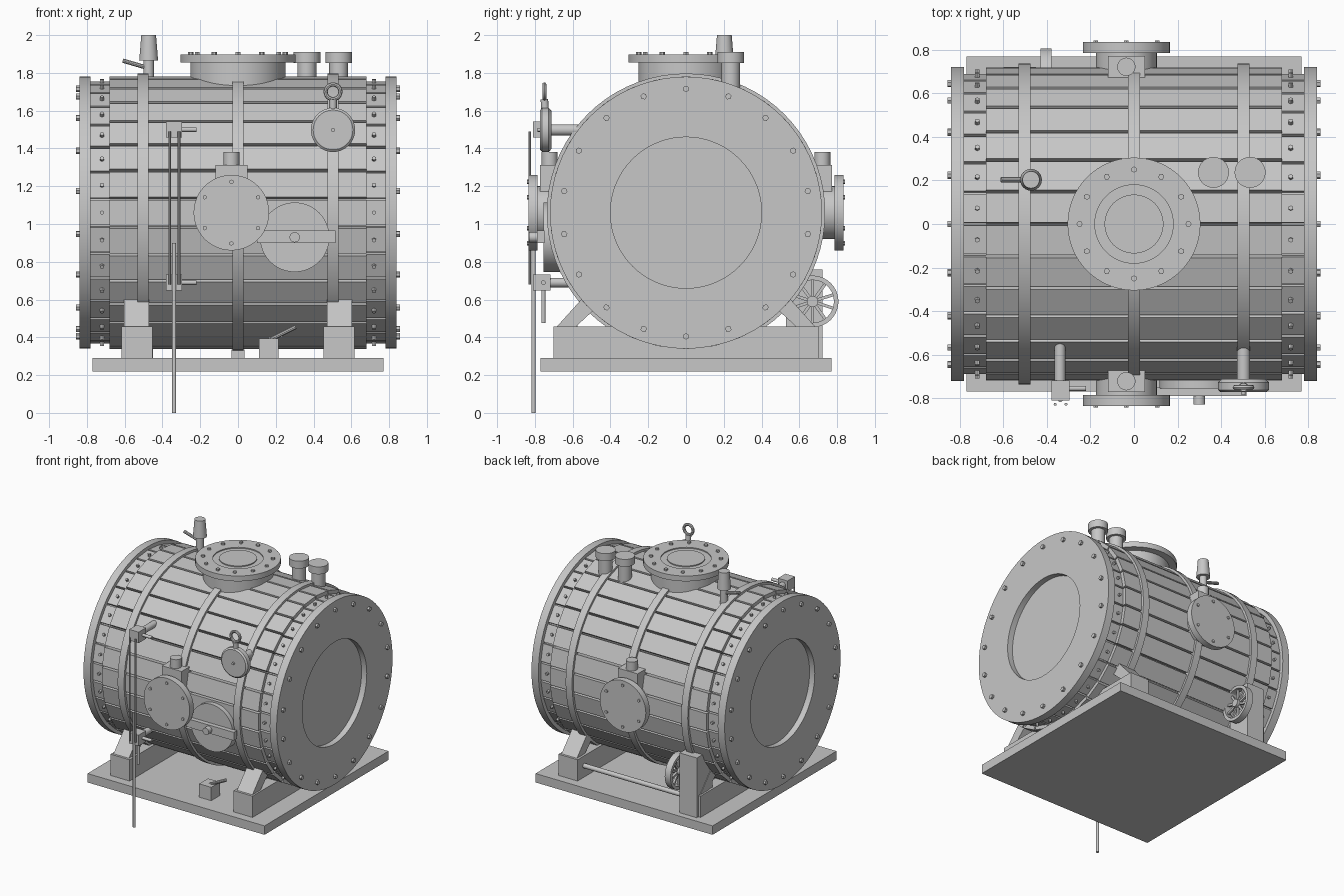
import bpy, bmesh
from math import pi, cos, sin, radians
from mathutils import Matrix, Vector

cube = bpy.data.objects.get("Cube")
if cube:
    bpy.data.objects.remove(cube, do_unlink=True)

grey = bpy.data.materials.new("plain_grey")
grey.use_nodes = True
grey.diffuse_color = (0.57, 0.57, 0.57, 1)
grey.node_tree.nodes["Principled BSDF"].inputs["Base Color"].default_value = grey.diffuse_color

X, Y, Z = Vector((1, 0, 0)), Vector((0, 1, 0)), Vector((0, 0, 1))
AXIS_Z = 1.06          # height of the barrel axis
RADIUS = 0.72
STAVES = 30


def finish(name, bm, smooth=False):
    bmesh.ops.recalc_face_normals(bm, faces=bm.faces)
    for f in bm.faces:
        f.smooth = smooth
    me = bpy.data.meshes.new(name)
    bm.to_mesh(me)
    bm.free()
    if smooth:
        me.set_sharp_from_angle(angle=radians(35))
    me.materials.append(grey)
    ob = bpy.data.objects.new(name, me)
    bpy.context.scene.collection.objects.link(ob)
    return ob


def frame(centre, axis):
    return Matrix.Translation(centre) @ axis.to_track_quat('Z', 'Y').to_matrix().to_4x4()


def add_box(bm, x, y, z, m=Matrix()):
    lo, hi = Vector((x[0], y[0], z[0])), Vector((x[1], y[1], z[1]))
    mat = m @ Matrix.Translation((lo + hi) / 2) @ Matrix.Diagonal((*(hi - lo), 1))
    bmesh.ops.create_cube(bm, size=1, matrix=mat)


def box(name, x, y, z):
    bm = bmesh.new()
    add_box(bm, x, y, z)
    return finish(name, bm)


def lathe(name, profile, centre, axis, seg=48, closed=False):
    """Turn (radius, height) points around an axis."""
    bm = bmesh.new()
    m = frame(centre, axis)
    rings = []
    for r, h in profile:
        if r == 0:
            rings.append([bm.verts.new(m @ Vector((0, 0, h)))] * seg)
        else:
            rings.append([bm.verts.new(m @ Vector((r * cos(2 * pi * i / seg), r * sin(2 * pi * i / seg), h)))
                          for i in range(seg)])
    pairs = list(zip(rings, rings[1:])) + ([(rings[-1], rings[0])] if closed else [])
    for a, b in pairs:
        for i in range(seg):
            j = (i + 1) % seg
            bm.faces.new(list(dict.fromkeys((a[i], a[j], b[j], b[i]))))
    return finish(name, bm, True)


def rod(name, a, b, r, r2=None, seg=20):
    a, b = Vector(a), Vector(b)
    d = (b - a).length
    return lathe(name, [(0, 0), (r, 0), (r2 or r, d), (0, d)], a, (b - a).normalized(), seg)


def bolts(name, centre, axis, ring, n, size, height):
    bm = bmesh.new()
    for i in range(n):
        m = frame(centre, axis) @ Matrix.Rotation(2 * pi * i / n, 4, 'Z') @ Matrix.Translation((0, ring, height / 2))
        bmesh.ops.create_cone(bm, cap_ends=True, segments=6, radius1=size, radius2=size, depth=height, matrix=m)
    return finish(name, bm)


def around(i):
    # frame of one stave, with local z pointing outward
    return Matrix.Translation((0, 0, AXIS_Z)) @ Matrix.Rotation(2 * pi * (i + 0.5) / STAVES, 4, 'X')


# Barrel: inner drum, wooden staves, lower stave ends with studs
rod("inner_drum", (-0.79, 0, AXIS_Z), (0.79, 0, AXIS_Z), 0.672, seg=60)
staves, ends, studs = bmesh.new(), bmesh.new(), bmesh.new()
for i in range(STAVES):
    m = around(i)
    add_box(staves, (-0.68, 0.68), (-0.068, 0.068), (0.65, 0.718), m)
    for s in (-1, 1):
        add_box(ends, sorted((s * 0.67, s * 0.785)), (-0.066, 0.066), (0.65, 0.69), m)
        bmesh.ops.create_cone(studs, cap_ends=True, segments=6, radius1=0.011, radius2=0.011, depth=0.03,
                              matrix=m @ Matrix.Translation((s * 0.72, 0, 0.695)))
finish("staves", staves)
finish("stave_ends", ends)
finish("stave_studs", studs)

# End covers with a recessed centre panel
for s, side in ((1, "left"), (-1, "right")):
    lathe(side + "_end_cover", [(0, 0), (RADIUS, 0), (RADIUS, 0.06), (0.4, 0.06), (0.4, 0.015), (0, 0.015)],
          (s * 0.78, 0, AXIS_Z), X * s, 72)
    bolts(side + "_end_bolts", (s * 0.84, 0, AXIS_Z), X * s, 0.655, 18, 0.017, 0.017)

# Hoops
for x, n in ((-0.503, "right"), (0, "middle"), (0.503, "left")):
    lathe(n + "_hoop", [(0.70, -0.028), (0.737, -0.028), (0.737, 0.028), (0.70, 0.028)],
          (x, 0, AXIS_Z), X, 72, True)

# Base, cross beams and sloping struts
box("base_plate", (-0.77, 0.77), (-0.77, 0.77), (0.22, 0.29))
box("middle_rest", (-0.034, 0.034), (-0.1, 0.1), (0.285, 0.335))
for sx, side in ((1, "left"), (-1, "right")):
    box(side + "_cross_beam", (sx * 0.535 - 0.083, sx * 0.535 + 0.083), (-0.702, 0.702), (0.29, 0.457))
    for sy, end in ((-1, "front"), (1, "back")):
        bm = bmesh.new()
        vs = [bm.verts.new((sx * 0.537 - 0.067, sy * y, z))
              for y, z in ((0.69, 0.45), (0.59, 0.45), (0.46, 0.57), (0.55, 0.605))]
        face = bm.faces.new(vs)
        new = bmesh.ops.extrude_face_region(bm, geom=[face])["geom"]
        bmesh.ops.translate(bm, vec=X * 0.134, verts=[v for v in new if isinstance(v, bmesh.types.BMVert)])
        finish(f"{end}_{side}_strut", bm)

# Top manhole with ringed lid
lathe("manhole", [(0, -0.2), (0.252, -0.2), (0.252, 0), (0.305, 0), (0.305, 0.042), (0.18, 0.042),
                  (0.18, 0.034), (0.135, 0.034), (0.135, 0.042), (0, 0.042)], (0, 0, 1.855), Z, 64)
bolts("manhole_bolts", (0, 0, 1.895), Z, 0.25, 12, 0.014, 0.015)

# Capped ports on top
for x, n in ((0.365, "inner"), (0.533, "outer")):
    lathe(n + "_port", [(0, -0.2), (0.05, -0.2), (0.05, 0), (0.071, 0), (0.071, 0.058), (0, 0.058)],
          (x, 0.237, 1.853), Z, 32)

# Whistle with lever
lathe("whistle", [(0, -0.2), (0.028, -0.2), (0.028, 0), (0.05, 0), (0.039, 0.135), (0, 0.135)],
      (-0.473, 0.203, 1.865), Z, 24)
rod("whistle_lever", (-0.473, 0.203, 1.825), (-0.61, 0.203, 1.865), 0.012, seg=10)

# Front and back valves
for s, n in ((-1, "front"), (1, "back")):
    c = Vector((-0.035, s * 0.6, AXIS_Z))
    lathe(n + "_valve", [(0, 0), (0.14, 0), (0.14, 0.185), (0.2, 0.185), (0.2, 0.235), (0, 0.235)],
          c, Y * s, 48)
    bolts(n + "_valve_bolts", c + Y * s * 0.233, Y * s, 0.163, 6, 0.012, 0.01)
    box(n + "_valve_neck", (-0.12, 0.05), sorted((s * 0.63, s * 0.772)), (1.15, 1.312))
    rod(n + "_valve_knob", (-0.035, s * 0.722, 1.3), (-0.035, s * 0.722, 1.382), 0.042)

# Round front hatch with a crossbar
rod("hatch", (0.3, -0.66, 0.93), (0.3, -0.755, 0.93), 0.184, seg=48)
box("hatch_bar", (0.1, 0.517), (-0.79, -0.75), (0.9, 0.965))
rod("hatch_knob", (0.3, -0.78, 0.93), (0.3, -0.83, 0.93), 0.027)

# Pressure gauge with ring above
lathe("gauge", [(0, 0), (0.1, 0), (0.117, 0.015), (0.117, 0.05), (0.105, 0.06), (0, 0.06)],
      (0.503, -0.712, 1.498), -Y, 40)
rod("gauge_pin", (0.503, -0.76, 1.498), (0.503, -0.785, 1.498), 0.01, seg=12)
rod("gauge_pipe", (0.503, -0.5, 1.498), (0.503, -0.72, 1.498), 0.03)
rod("gauge_stem", (0.503, -0.745, 1.59), (0.503, -0.75, 1.66), 0.02, seg=12)
lathe("gauge_ring", [(0.039 + 0.011 * cos(a * pi / 4), 0.011 * sin(a * pi / 4)) for a in range(8)],
      (0.503, -0.75, 1.7), -Y, 28, True)

# Sight tubes, their brackets and drain pipe
for z, n in ((1.5, "upper"), (0.69, "lower")):
    box(n + "_bracket", (-0.38, -0.297), (-0.81, -0.718), (z - 0.043, z + 0.043))
    rod(n + "_tap", (-0.3, -0.755, z), (-0.22, -0.755, z), 0.012, seg=12)
    rod(n + "_bracket_pipe", (-0.34, -0.5, z), (-0.34, -0.73, z), 0.025)
for x, n in ((-0.362, "right"), (-0.312, "left")):
    rod(n + "_sight_rod", (x, -0.828, 0.68), (x, -0.828, 1.49), 0.007, seg=10)
rod("drain_pipe", (-0.338, -0.807, 0), (-0.338, -0.807, 0.9), 0.011, seg=12)
rod("drain_stub", (-0.338, -0.755, 0.475), (-0.338, -0.755, 0.66), 0.011, seg=12)

# Pedal
box("pedal_box", (0.11, 0.215), (-0.64, -0.53), (0.29, 0.395))
rod("pedal_lever", (0.165, -0.585, 0.385), (0.305, -0.585, 0.455), 0.012, seg=10)

# Handwheel on its gearbox, with a long shaft
box("gearbox", (-0.6, -0.45), (0.53, 0.722), (0.29, 0.76))
wheel = Vector((-0.405, 0.67, 0.59))
lathe("wheel_rim", [(0.113, -0.025), (0.137, -0.025), (0.137, 0.025), (0.113, 0.025)], wheel, X, 40, True)
rod("wheel_hub", wheel - X * 0.06, wheel + X * 0.03, 0.03)
spokes = bmesh.new()
for i in range(10):
    add_box(spokes, (-0.008, 0.008), (-0.008, 0.008), (0.02, 0.118),
            Matrix.Translation(wheel) @ Matrix.Rotation(2 * pi * i / 10, 4, 'X'))
finish("wheel_spokes", spokes)
rod("long_shaft", (-0.46, 0.62, 0.38), (0.46, 0.62, 0.38), 0.018, seg=12)
